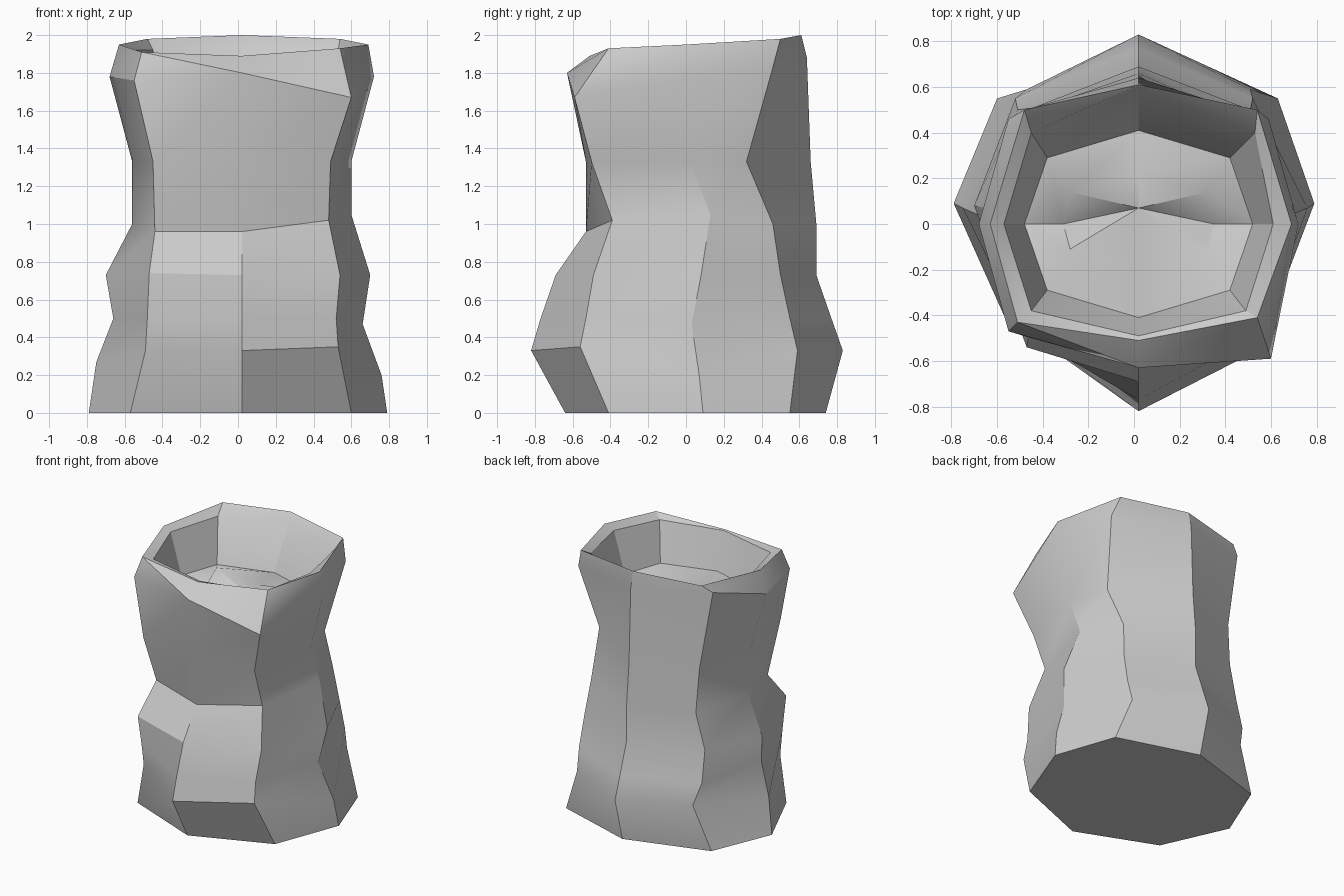
import bpy
import bmesh
import math
from mathutils import Vector

default = bpy.data.objects.get("Cube")
if default:
    bpy.data.objects.remove(default, do_unlink=True)

# Single flat stone colour
stone = bpy.data.materials.new("warm_grey_stone")
stone.use_nodes = True
colour = (.6, .6, .6, 1)
stone.diffuse_color = colour
stone.node_tree.nodes["Principled BSDF"].inputs["Base Color"].default_value = colour


def octagon(height, side, back, front, corner, corner_back, corner_front, skew):
    """One eight-sided ring, keyed by compass direction."""
    shift = .02 if height >= 1 else 0
    return {
        "front": Vector((.02, -front, height)),
        "front_east": Vector((corner + shift, -corner_front, height)),
        "east": Vector((side + shift, skew, height)),
        "back_east": Vector((corner + shift, corner_back, height)),
        "back": Vector((.02, back, height)),
        "back_west": Vector((shift - corner, corner_back, height)),
        "west": Vector((shift - side, skew, height)),
        "front_west": Vector((shift - corner, -corner_front, height)),
    }


# Outer wall from the foot up, then over the rim and down into the hollow
rings = {
    "foot": octagon(0, .79, .74, .64, .6, .55, .41, .09),
    "base": octagon(.33, .73, .83, .82, .51, .59, .56, .07),
    "lower": octagon(.5, .66, .77, .77, .52, .55, .53, .03),
    "belly": octagon(.73, .7, .69, .69, .51, .5, .49, .08),
    "waist": octagon(1, .58, .69, .53, .46, .46, .39, .05),
    "chest": octagon(1.33, .58, .66, .53, .47, .42, .5, .02),
    "flare": octagon(1.78, .7, .64, .63, .57, .46, .53, 0),
    "rim": octagon(1.95, .65, .61, .51, .5, .5, .41, 0),
    "lip": octagon(1.92, .59, .6, .49, .47, .4, .38, 0),
    "hollow": octagon(1.61, .5, .41, .41, .4, .29, .29, 0),
    "floor": octagon(1.59, .33, .22, .22, .3, .14, .11, 0),
}


def nudge(ring, direction, x=0, y=0, z=0):
    rings[ring][direction] += Vector((x, y, z))


# Chipped and uneven spots
nudge("foot", "back_east", x=.03)
nudge("foot", "front_west", x=.03, y=.01)
nudge("base", "east", x=.03, z=-.13)
nudge("base", "west", x=-.02, z=-.06)
nudge("base", "back_west", x=.04)
nudge("base", "front_west", x=.02, y=.12)
nudge("base", "front_east", x=.02, z=.02)
nudge("lower", "east", z=-.03)
nudge("lower", "front_west", x=.04, y=.05)
nudge("belly", "front_west", x=.04, y=-.05, z=.01)
nudge("belly", "front_east", x=.03)
nudge("waist", "front", z=-.04)
nudge("waist", "front_west", y=.03, z=-.04)
nudge("waist", "front_east", z=.02)
nudge("waist", "east", y=.08, z=.05)
nudge("waist", "back_west", y=.05)
nudge("chest", "back_east", x=.02, y=-.1)
nudge("chest", "back_west", y=.06)
nudge("flare", "front", z=.02)
nudge("flare", "front_east", x=.01, y=-.06, z=-.11)
nudge("flare", "front_west", y=.06, z=-.02)
nudge("flare", "back", z=.1)
nudge("flare", "back_east", z=.05)
nudge("flare", "back_west", z=.15)
nudge("rim", "front", z=-.06)
nudge("rim", "front_east", x=.02, z=-.02)
nudge("rim", "front_west", x=-.03, y=-.02, z=-.04)
nudge("rim", "east", x=.02)
nudge("rim", "back", z=.05)
nudge("rim", "back_east", x=.02, z=.03)
nudge("rim", "back_west", z=.03)
nudge("lip", "front", z=-.03)
nudge("lip", "front_east", z=-.03)
nudge("lip", "front_west", z=-.03)
nudge("lip", "back", z=.03)
nudge("lip", "back_east", x=.04)

# Cracked floor of the hollow: raised corners, sunken sides
nudge("floor", "back_west", z=.08)
nudge("floor", "back_east", z=.08)
nudge("floor", "front_west", z=.06)
nudge("floor", "east", z=-.07)
nudge("floor", "west", z=-.07)

# Skin the rings into one solid
bm = bmesh.new()
verts = {name: {d: bm.verts.new(p) for d, p in ring.items()} for name, ring in rings.items()}
loops = [list(ring.values()) for ring in verts.values()]
for low, high in zip(loops, loops[1:]):
    for i in range(len(low)):
        j = (i + 1) % len(low)
        bm.faces.new((low[i], low[j], high[j], high[i]))
bm.faces.new(reversed(loops[0]))
centre = bm.verts.new((.02, .07, 1.58))
inner = loops[-1]
for i in range(len(inner)):
    bm.faces.new((inner[i], inner[(i + 1) % len(inner)], centre))

# Slanted breaks across the front of the rim
breaks = (("front", "front_west"), ("front", "front_east"), ("front_east", "east"))
for low, high in breaks:
    bmesh.ops.connect_verts(bm, verts=[verts["flare"][low], verts["rim"][high]])
bmesh.ops.recalc_face_normals(bm, faces=bm.faces)

mesh = bpy.data.meshes.new("hollow_stump")
bm.to_mesh(mesh)
bm.free()
mesh.materials.append(stone)
stump = bpy.data.objects.new("hollow_stump", mesh)
bpy.context.collection.objects.link(stump)

# Smooth shading with crisp ridges
bpy.ops.object.select_all(action="DESELECT")
stump.select_set(True)
bpy.context.view_layer.objects.active = stump
bpy.ops.object.shade_smooth_by_angle(angle=math.radians(30))
